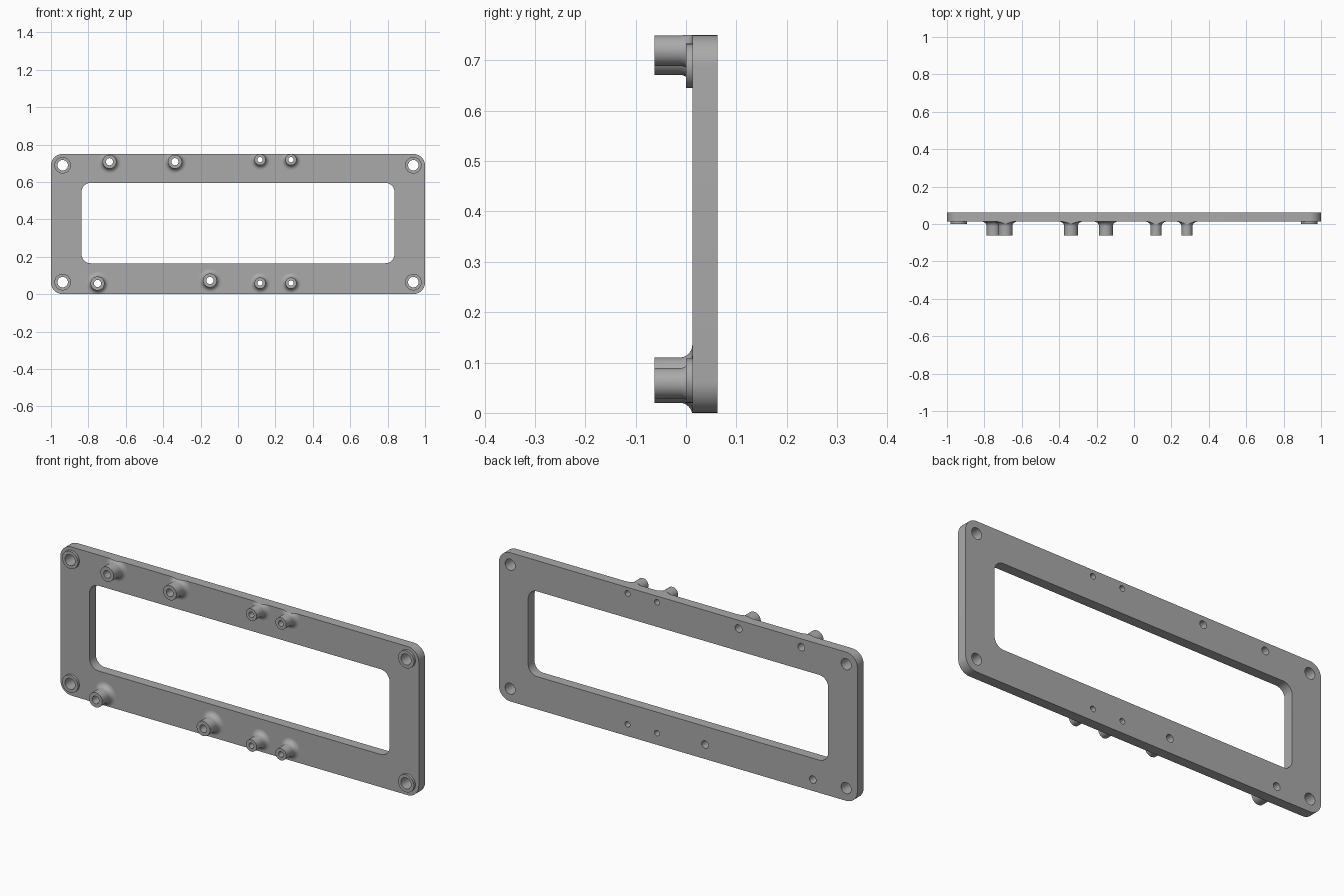
import bpy, bmesh
from math import sin, cos, pi, radians

if "Cube" in bpy.data.objects:
    bpy.data.objects.remove(bpy.data.objects["Cube"], do_unlink=True)

HEIGHT = 0.75
FRONT, BACK = 0.0125, 0.0625
TIP = -0.0625
FILLET = 0.025

grey = bpy.data.materials.new("plain grey")
grey.use_nodes = True
colour = (0.4, 0.4, 0.4, 1)
grey.diffuse_color = colour
grey.node_tree.nodes["Principled BSDF"].inputs["Base Color"].default_value = colour


def finish(obj):
    """Give the part its colour and smooth its round faces."""
    obj.data.materials.clear()
    obj.data.materials.append(grey)
    bpy.ops.object.select_all(action='DESELECT')
    obj.select_set(True)
    bpy.context.view_layer.objects.active = obj
    bpy.ops.object.shade_smooth_by_angle(angle=radians(35))


def circle(x, z, r, n=40):
    return [(x + r * cos(2 * pi * i / n), z + r * sin(2 * pi * i / n)) for i in range(n)]


def rounded_rect(x0, x1, z0, z1, r, n=10):
    corners = [(x1 - r, z1 - r), (x0 + r, z1 - r), (x0 + r, z0 + r), (x1 - r, z0 + r)]
    return [(cx + r * cos(pi / 2 * (k + i / n)), cz + r * sin(pi / 2 * (k + i / n)))
            for k, (cx, cz) in enumerate(corners) for i in range(n + 1)]


def lathe(name, x, z, profile, n=40):
    """Turn a (radius, y) profile about an axis along y, trimmed to the plate edges."""
    bm = bmesh.new()
    rings = [[bm.verts.new((px, y, pz)) for px, pz in circle(x, z, r, n)] for r, y in profile]
    for a, b in zip(rings, rings[1:]):
        for i in range(n):
            j = (i + 1) % n
            bm.faces.new((a[i], a[j], b[j], b[i]))
    bmesh.ops.recalc_face_normals(bm, faces=bm.faces)
    if bm.faces[0].normal.y > 0:
        bmesh.ops.reverse_faces(bm, faces=bm.faces)
    for level, up in ((HEIGHT, 1), (0, -1)):
        cut = bmesh.ops.bisect_plane(bm, geom=bm.verts[:] + bm.edges[:] + bm.faces[:],
                                     plane_co=(0, 0, level), plane_no=(0, 0, up),
                                     clear_outer=True)
        # close the trimmed side down to the plate
        edges = [e for e in cut["geom_cut"] if isinstance(e, bmesh.types.BMEdge)]
        verts = [v for v in cut["geom_cut"] if isinstance(v, bmesh.types.BMVert)]
        if len(edges) > 1:
            verts.sort(key=lambda v: v.co.x)
            if up < 0:
                verts.reverse()
            bm.faces.new(verts)
    mesh = bpy.data.meshes.new(name)
    bm.to_mesh(mesh)
    bm.free()
    obj = bpy.data.objects.new(name, mesh)
    bpy.context.collection.objects.link(obj)
    finish(obj)


# Positions: corner holes, and standoffs as x, z, outer radius, hole radius
corners = [(x, z) for x in (-0.9375, 0.9375) for z in (0.064, 0.689)]
BIG, SMALL = (0.037, 0.019), (0.03, 0.014)
standoffs = [(-0.687, 0.708, *BIG), (-0.337, 0.708, *BIG),
             (-0.751, 0.057, *BIG), (-0.15, 0.073, *BIG)]
standoffs += [(x, z, *SMALL) for x in (0.118, 0.283) for z in (0.059, 0.719)]
PAD, BORE = 0.044, 0.028

# Frame plate with window and through holes
outlines = [rounded_rect(-1, 1, 0, HEIGHT, 0.0625),
            rounded_rect(-0.837, 0.837, 0.165, 0.595, 0.05)]
outlines += [circle(x, z, BORE) for x, z in corners]
outlines += [circle(x, z, hole) for x, z, _, hole in standoffs]
curve = bpy.data.curves.new("frame_plate", 'CURVE')
curve.dimensions = '2D'
curve.fill_mode = 'BOTH'
curve.extrude = (BACK - FRONT) / 2
for points in outlines:
    spline = curve.splines.new('POLY')
    spline.points.add(len(points) - 1)
    for p, (x, z) in zip(spline.points, points):
        p.co = (x, z, 0, 1)
    spline.use_cyclic_u = True
plate = bpy.data.objects.new("frame_plate", curve)
bpy.context.collection.objects.link(plate)
plate.rotation_euler.x = pi / 2
plate.location.y = (FRONT + BACK) / 2
bpy.ops.object.select_all(action='DESELECT')
plate.select_set(True)
bpy.context.view_layer.objects.active = plate
bpy.ops.object.convert(target='MESH')
plate = bpy.context.view_layer.objects.active
bm = bmesh.new()
bm.from_mesh(plate.data)
bmesh.ops.remove_doubles(bm, verts=bm.verts, dist=0.0001)
bmesh.ops.recalc_face_normals(bm, faces=bm.faces)
bm.to_mesh(plate.data)
bm.free()
finish(plate)

# Raised pads around the corner holes
for i, (x, z) in enumerate(corners):
    lathe(f"corner_pad_{i + 1}", x, z, [(BORE, FRONT), (BORE, 0), (PAD, 0), (PAD, FRONT)])

# Standoffs with a filleted foot
for i, (x, z, r, hole) in enumerate(standoffs):
    foot = [(r + FILLET * (1 - cos(a)), FRONT - FILLET * (1 - sin(a)))
            for a in (pi / 2 * k / 8 for k in range(9))]
    lathe(f"standoff_{i + 1}", x, z, [(hole, FRONT), (hole, TIP), (r, TIP)] + foot)
